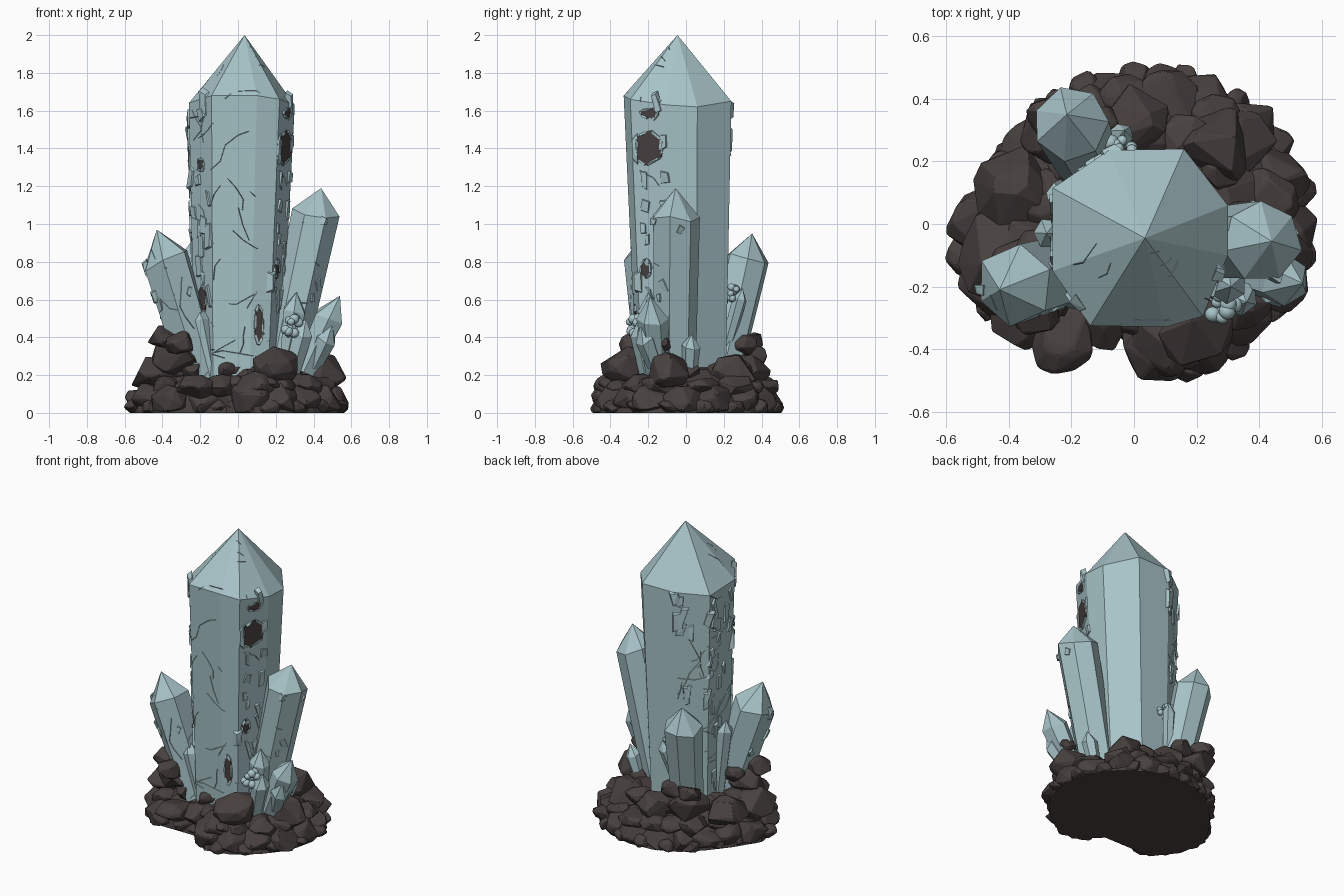
import bpy, bmesh, math, random
from mathutils import Vector, Matrix
from mathutils.bvhtree import BVHTree

random.seed(7)
if "Cube" in bpy.data.objects:
    bpy.data.objects.remove(bpy.data.objects["Cube"])


def material(name, rgb):
    m = bpy.data.materials.new(name)
    m.use_nodes = True
    m.diffuse_color = (*rgb, 1)
    m.node_tree.nodes["Principled BSDF"].inputs["Base Color"].default_value = (*rgb, 1)
    return m


CRYSTAL = material("pale blue crystal", (0.39, 0.55, 0.58))
ROCK = material("dark brown rock", (0.063, 0.051, 0.049))


def finish(name, bm, mat):
    bmesh.ops.recalc_face_normals(bm, faces=bm.faces)
    me = bpy.data.meshes.new(name)
    bm.to_mesh(me)
    bm.free()
    me.materials.append(mat)
    ob = bpy.data.objects.new(name, me)
    bpy.context.collection.objects.link(ob)
    return ob


def rand_dir():
    return Vector([random.gauss(0, 1) for _ in "xyz"]).normalized()


def hull(bm, points, bevel=0.0):
    """Convex lump around the points, with softened edges."""
    part = bmesh.new()
    for p in points:
        part.verts.new(p)
    bmesh.ops.convex_hull(part, input=part.verts)
    junk = [v for v in part.verts if not v.link_faces]
    bmesh.ops.delete(part, geom=junk, context='VERTS')
    if bevel:
        bmesh.ops.bevel(part, geom=part.edges, offset=bevel, segments=1,
                        affect='EDGES', clamp_overlap=True)
    me = bpy.data.meshes.new("part")
    part.to_mesh(me)
    part.free()
    bm.from_mesh(me)
    bpy.data.meshes.remove(me)


def stone(bm, centre, r, flat=0.8):
    spin = Matrix.Rotation(random.uniform(0, math.pi), 3, 'Z')
    size = Vector((r * random.uniform(1.05, 1.3), r, r * flat))
    pts = [Vector(centre) + spin @ (rand_dir() * size) for _ in range(24)]
    for p in pts:
        p.z = max(p.z, 0)
    hull(bm, pts, r * 0.06)


def spots_on(bm, count, test):
    """Random spots on the faces that pass the test: point, normal and two axes."""
    faces = [f for f in bm.faces if test(f.normal)]
    spots = []
    for f in random.choices(faces, [f.calc_area() for f in faces], k=count):
        a, b, c = [v.co for v in f.verts]
        u, v = sorted((random.random(), random.random()))
        n = f.normal.copy()
        up = (Vector((0, 0, 1)) - n * n.z).normalized()
        up = Matrix.Rotation(random.choice((0, 0, .3, -.3)), 3, n) @ up
        spots.append((a * u + b * (v - u) + c * (1 - v), n, up, n.cross(up)))
    return spots


def slab(bm, p, n, a, b, length, width, depth):
    """Rough-cornered flake with sloping sides, lying on a face."""
    pts = []
    for i in (-1, 1):
        for j in (-1, 1):
            q = a * i * length * random.uniform(.5, 1) + b * j * width * random.uniform(.6, 1)
            pts += [p + q - n * .02, p + q * .75 + n * depth * random.uniform(.2, 1)]
    hull(bm, pts)


def crack(bm, p, n, a, b):
    """Zigzag groove cutter made from thin wedges."""
    heading = random.uniform(0, math.tau)
    for _ in range(random.randint(2, 4)):
        heading += random.uniform(-.7, .7)
        d = a * math.cos(heading) + b * math.sin(heading)
        s = n.cross(d) * random.uniform(.002, .004)
        end = p + d * random.uniform(.04, .1)
        hull(bm, [q + n * .01 + k * s for q in (p, end) for k in (-1, 1)]
             + [q - n * .01 for q in (p, end)])
        p = end


def detail(ob, chips, cracks, cracked, rough, size=1.0):
    """Cut cracks into a crystal, then lay broken flakes over its rough sides."""
    src = bmesh.new()
    src.from_mesh(ob.data)
    bmesh.ops.triangulate(src, faces=src.faces)
    src.normal_update()
    cut, flakes = bmesh.new(), bmesh.new()
    for spot in spots_on(src, cracks, cracked):
        crack(cut, *spot)
    for p, n, a, b in spots_on(src, chips, rough):
        slab(flakes, p, n, a, b, size * random.uniform(.04, .11),
             size * random.uniform(.015, .04), .014)
    src.free()
    finish(ob.name + "_flakes", flakes, CRYSTAL)
    cutter = finish("crack_cutter", cut, CRYSTAL)
    cutter.hide_render = True
    mod = ob.modifiers.new("cracks", 'BOOLEAN')
    mod.operation, mod.solver, mod.object = 'DIFFERENCE', 'EXACT', cutter
    mod.use_self = True
    bpy.context.view_layer.objects.active = ob
    bpy.ops.object.modifier_apply(modifier=mod.name)
    bpy.data.objects.remove(cutter)


def loft(name, lower, upper, tip):
    bm = bmesh.new()
    rings = [[bm.verts.new(p) for p in ring] for ring in (lower, upper)]
    top, n = bm.verts.new(tip), len(lower)
    bm.faces.new(rings[0])
    for i in range(n):
        j = (i + 1) % n
        bm.faces.new((rings[0][i], rings[0][j], rings[1][j], rings[1][i]))
        bm.faces.new((rings[1][i], rings[1][j], top))
    return finish(name, bm, CRYSTAL)


def crystal(name, base, tip, r, sides=6, cap=1.5, taper=.75):
    """Leaning pointed prism; cap is the length of the point in radii."""
    base, tip = Vector(base), Vector(tip)
    axis = (tip - base).normalized()
    turn = axis.to_track_quat('Z', 'Y')
    start = random.random()

    def ring(c, rad, wob):
        return [c + turn @ Vector((rad * math.cos(t), rad * math.sin(t), random.uniform(-wob, wob)))
                for t in [math.tau * (i + start) / sides for i in range(sides)]]
    shoulder = tip - axis * r * cap
    return loft(name, ring(base, r * taper, 0), ring(shoulder, r, r * .2), tip)


# Main crystal: irregular nine-sided column with an off-centre point
outline = [(-.26, .115), (-.26, -.15), (-.14, -.325), (.1, -.33), (.22, -.295),
           (.3, -.1), (.3, .06), (.16, .24), (-.08, .236)]
heights = [1.63, 1.64, 1.68, 1.68, 1.66, 1.63, 1.62, 1.65, 1.65]
shoulder = [Vector((x, y, z)) for (x, y), z in zip(outline, heights)]
foot = [Vector((x * .8 - .02, y * (.87 if y > 0 else .78), .1)) for x, y in outline]
main = loft("main_crystal", foot, shoulder, (.035, -.045, 2))
probe = bmesh.new()
probe.from_mesh(main.data)
skin = BVHTree.FromBMesh(probe)
probe.free()

# Dark pits with a broken rim
for i, (x, y, z, w, h) in enumerate([(.28, -.21, 1.4, .085, .095), (.28, -.2, 1.585, .055, .028),
                                     (-.23, -.25, 1.31, .03, .035), (.15, -.4, .46, .025, .11),
                                     (-.25, -.25, .6, .035, .08), (.27, -.24, .76, .03, .055)]):
    p, n, _, _ = skin.find_nearest(Vector((x, y, z)))
    up = (Vector((0, 0, 1)) - n * n.z).normalized()
    side = n.cross(up)
    rim = [p + up * h * math.cos(t) + side * w * math.sin(t)
           for t in [math.tau * (k + random.uniform(-.25, .25)) / 6 for k in range(6)]]
    pit, edge = bmesh.new(), bmesh.new()
    hull(pit, [q + n * d for q in rim for d in (-.003, .006)])
    finish(f"pit_{i}", pit, ROCK)
    for q, s in zip(rim, rim[1:] + rim[:1]):
        d = (s - q).normalized()
        slab(edge, (q + s) / 2, n, d, n.cross(d), (s - q).length * .6, .009, .014)
    finish(f"pit_rim_{i}", edge, CRYSTAL)

detail(main, 75, 60, lambda n: n.z > -.9 and (n.y < -.2 or n.x < -.5),
       lambda n: abs(n.z) < .3 and (n.x < -.4 or (n.x > .5 and n.y < -.3)))

# Large side crystals
for name, base, tip, r, sides, cap, taper in [
        ("left_crystal", (.215, -.065, .15), (.44, -.055, 1.19), .13, 7, 1.15, .88),
        ("right_crystal", (-.18, -.14, .15), (-.43, -.21, .97), .132, 6, 1.25, .9),
        ("back_crystal", (-.14, .18, .15), (-.215, .35, .95), .122, 7, 1.15, .8)]:
    ob = crystal(name, base, tip, r, sides, cap, taper)
    if name != "back_crystal":
        front = lambda n: n.y < .3 and -.9 < n.z < .4
        detail(ob, 7, 12, front, front, .7)

# Small crystals around the feet
for i, (base, tip, r) in enumerate([
        ((.35, -.15, .22), (.54, -.19, .62), .085), ((-.22, -.03, .2), (-.28, -.03, .74), .05),
        ((-.14, -.2, .2), (-.22, -.22, .58), .06), ((-.1, .2, .3), (-.03, .3, .66), .04),
        ((.26, -.16, .2), (.31, -.2, .64), .065), ((.33, .02, .2), (.4, .03, .42), .05),
        ((.4, -.16, .25), (.5, -.24, .47), .06), ((.28, -.2, .2), (.36, -.25, .5), .06)]):
    crystal(f"small_crystal_{i}", base, tip, r)

# Clusters of round beads
beads = bmesh.new()
for centre in [(.28, -.26, .46), (-.05, .24, .62)]:
    for _ in range(10):
        at = Vector(centre) + rand_dir() * .045
        bmesh.ops.create_icosphere(beads, subdivisions=2, radius=random.uniform(.014, .028),
                                   matrix=Matrix.Translation(at))
bead_ob = finish("bead_clusters", beads, CRYSTAL)
for poly in bead_ob.data.polygons:
    poly.use_smooth = True

# Rock base: stepped core, outer ring of boulders, upper rows of stones
reach = [.59, .58, .56, .54, .52, .51, .5, .49, .52, .6, .6, .57, .42, .37, .52, .54, .55, .58]
core, ring, upper = bmesh.new(), bmesh.new(), bmesh.new()
step = math.tau / len(reach)


def polar(r, i, z):
    return Vector((r * math.cos(i * step), r * math.sin(i * step), z))


for i, r in enumerate(reach):
    # one wedge of the core per boulder, so the foot keeps its notch
    after = reach[(i + 1) % len(reach)]
    hull(core, [Vector((0, 0, z)) for z in (0, .26)]
         + [polar(s * k, j, z) for j, s in ((i, r), (i + 1, after))
            for k, z in ((.95, 0), (.93, .05), (.8, .13), (.55, .23))])
    size = random.uniform(.1, .135)
    stone(ring, polar(r - size, i, .06), size, .9)
    stone(ring, polar(min(r, after) - .05, i + .5, .03), .06)
    stone(upper, polar(r * .74, i + random.random(), .14), random.uniform(.08, .11), .65)
    stone(upper, polar(r * .56, i + random.random(), .22), random.uniform(.06, .09), .75)
finish("rock_core", core, ROCK)
finish("outer_boulders", ring, ROCK)
for x, y, z, r in [(-.33, -.18, .3, .13), (-.42, -.08, .2, .14), (.2, -.31, .25, .13),
                   (.42, -.1, .22, .13), (-.25, .32, .28, .12), (.43, -.15, .37, .07),
                   (-.38, .12, .2, .13), (0, .32, .22, .12), (.25, .24, .22, .13),
                   (-.26, .33, .38, .08), (-.13, .3, .36, .08), (-.4, -.2, .4, .08),
                   (-.3, -.26, .37, .09), (-.3, -.07, .37, .07), (.1, -.37, .13, .12)]:
    stone(upper, (x, y, z), r)
finish("upper_stones", upper, ROCK)
